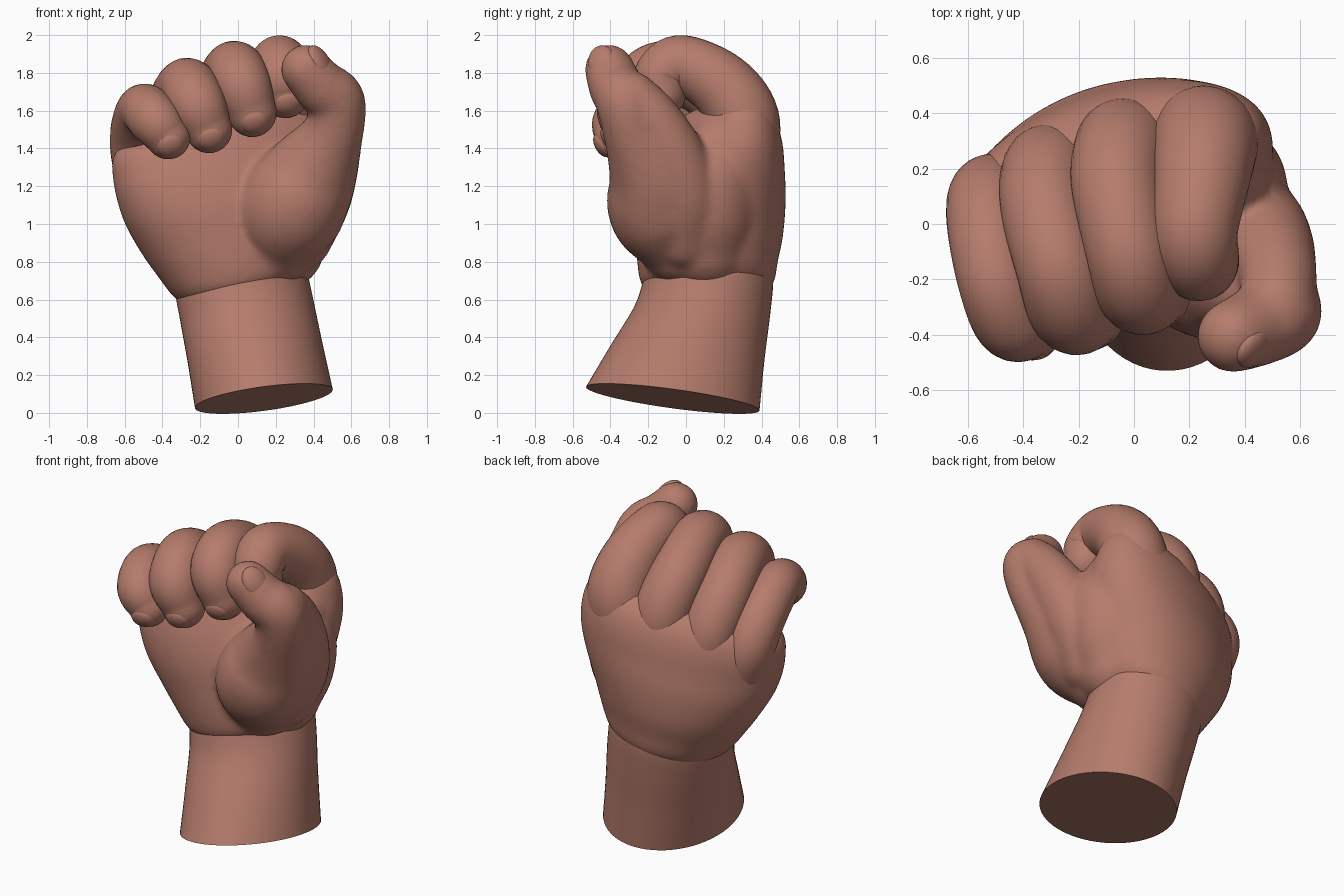
import bpy, bmesh, math
from mathutils import Vector, Matrix

if "Cube" in bpy.data.objects:
    bpy.data.objects.remove(bpy.data.objects["Cube"])

skin = bpy.data.materials.new("warm brown skin")
skin.diffuse_color = (0.46, 0.20, 0.148, 1)
skin.use_nodes = True
skin.node_tree.nodes["Principled BSDF"].inputs["Base Color"].default_value = skin.diffuse_color


def spline(rows, steps):
    """Smooth curve through rows of numbers of any length."""
    pts = [Vector(r) for r in rows]
    pts = [2 * pts[0] - pts[1]] + pts + [2 * pts[-1] - pts[-2]]
    out = []
    for i in range(1, len(pts) - 2):
        a, b, c, d = pts[i - 1:i + 3]
        for s in range(steps):
            t = s / steps
            out.append(0.5 * (2 * b + (c - a) * t + (2 * a - 5 * b + 4 * c - d) * t * t
                              + (3 * b - a - 3 * c + d) * t ** 3))
    return out + [pts[-2]]


def skin_rings(name, rings):
    """Bridge equal rings of points into a closed smooth body."""
    bm = bmesh.new()
    loops = [[bm.verts.new(p) for p in ring] for ring in rings]
    n = len(loops[0])
    for a, b in zip(loops, loops[1:]):
        for i in range(n):
            j = (i + 1) % n
            bm.faces.new((a[i], a[j], b[j], b[i]))
    bm.faces.new(loops[0][::-1])
    bm.faces.new(loops[-1])
    return finish(name, bm)


def finish(name, bm):
    bmesh.ops.recalc_face_normals(bm, faces=bm.faces[:])
    me = bpy.data.meshes.new(name)
    bm.to_mesh(me)
    bm.free()
    me.materials.append(skin)
    ob = bpy.data.objects.new(name, me)
    bpy.context.collection.objects.link(ob)
    bpy.ops.object.select_all(action='DESELECT')
    ob.select_set(True)
    bpy.context.view_layer.objects.active = ob
    bpy.ops.object.shade_smooth_by_angle(angle=math.radians(45))
    return ob


def loft(name, rows, power, steps=6, n=64):
    """Rows: cx, cy, cz, rx, ry, shear of y by x, slope of z by x, slope of z by y."""
    rings = []
    for cx, cy, cz, rx, ry, sh, sx, sy in spline(rows, steps):
        ring = []
        for i in range(n):
            a = math.tau * i / n
            c, s = math.cos(a), math.sin(a)
            x = rx * math.copysign(abs(c) ** (2 / power), c)
            y = ry * math.copysign(abs(s) ** (2 / power), s) + sh * x
            ring.append((cx + x, cy + y, cz + sx * x + sy * y))
        rings.append(ring)
    return skin_rings(name, rings)


def sweep(name, rows, steps=7, n=32):
    """Round tube along rows of x, y, z, radius, with domed ends."""
    samples = spline(rows, steps)
    pos = [Vector(p[:3]) for p in samples]
    rad = [p[3] for p in samples]
    last = len(pos) - 1
    tan = [(pos[min(i + 1, last)] - pos[max(i - 1, 0)]).normalized() for i in range(last + 1)]
    line = []
    dome = [math.radians(a) for a in (15, 30, 45, 60, 75, 87)]
    for a in reversed(dome):
        line.append((pos[0] - tan[0] * rad[0] * math.sin(a), tan[0], rad[0] * math.cos(a)))
    line += list(zip(pos, tan, rad))
    for a in dome:
        line.append((pos[-1] + tan[-1] * rad[-1] * math.sin(a), tan[-1], rad[-1] * math.cos(a)))
    side = tan[0].orthogonal().normalized()
    rings = []
    for p, t, r in line:
        side = (side - t * side.dot(t)).normalized()
        up = t.cross(side)
        rings.append([p + r * (math.cos(math.tau * i / n) * side + math.sin(math.tau * i / n) * up)
                      for i in range(n)])
    return skin_rings(name, rings)


def nail(name, tip, radius, normal, along, w, l):
    """Low dome pressed into the finger tip."""
    z = Vector(normal).normalized()
    y = Vector(along)
    y = (y - z * y.dot(z)).normalized()
    x = y.cross(z)
    mat = Matrix((x, y, z)).transposed().to_4x4()
    mat.translation = Vector(tip) + z * (radius - 0.034)
    bm = bmesh.new()
    bmesh.ops.create_uvsphere(bm, u_segments=24, v_segments=16, radius=1)
    bmesh.ops.transform(bm, matrix=mat @ Matrix.Diagonal((w, l, 0.04, 1)), verts=bm.verts[:])
    finish(name, bm)


# Forearm with a slanted flat cut
loft("forearm", [
    (0.137, -0.07, 0.075, 0.365, 0.459, 0.06, 0.14, -0.14),
    (0.09, 0.01, 0.32, 0.357, 0.405, 0.07, 0.15, -0.11),
    (0.047, 0.085, 0.54, 0.352, 0.36, 0.08, 0.17, -0.06),
    (0.017, 0.117, 0.70, 0.347, 0.343, 0.09, 0.19, -0.01),
    (0.015, 0.12, 0.82, 0.330, 0.32, 0.09, 0.2, 0)], 2.0)

# Palm and back of the hand
palm = loft("palm", [
    (0.01, 0.12, 0.62, 0.29, 0.29, 0.06, 0.2, 0),
    (0.015, 0.115, 0.69, 0.36, 0.35, 0.08, 0.2, 0),
    (0.00, 0.115, 0.80, 0.42, 0.37, 0.09, 0.2, 0),
    (-0.03, 0.125, 0.93, 0.475, 0.385, 0.12, 0.2, 0),
    (-0.055, 0.13, 1.10, 0.54, 0.385, 0.18, 0.2, 0),
    (-0.07, 0.137, 1.25, 0.573, 0.36, 0.23, 0.2, 0),
    (-0.09, 0.15, 1.38, 0.575, 0.325, 0.26, 0.2, 0),
    (-0.105, 0.15, 1.48, 0.555, 0.28, 0.28, 0.21, 0.03),
    (-0.105, 0.15, 1.55, 0.49, 0.21, 0.29, 0.22, 0.03),
    (-0.105, 0.15, 1.57, 0.39, 0.13, 0.29, 0.22, 0.03)], 2.07)

# Thumb, its fleshy base and the skin joining it to the hand
thumb_tip = (0.358, -0.405, 1.818)
thumb = sweep("thumb", [
    (0.20, -0.02, 0.91, 0.235), (0.275, -0.12, 1.08, 0.29), (0.39, -0.17, 1.27, 0.25),
    (0.505, -0.28, 1.49, 0.162), (0.518, -0.325, 1.65, 0.155), (0.44, -0.37, 1.725, 0.145),
    thumb_tip + (0.132,)])
thumb_back = sweep("thumb_back", [
    (0.32, 0.0, 0.93, 0.18), (0.415, 0.0, 1.14, 0.185), (0.475, -0.07, 1.36, 0.172),
    (0.515, -0.17, 1.55, 0.145), (0.52, -0.28, 1.67, 0.135)])
thumb_web = sweep("thumb_web", [
    (0.23, 0.11, 0.88, 0.23), (0.275, 0.12, 1.06, 0.26), (0.32, 0.14, 1.25, 0.235),
    (0.32, 0.17, 1.40, 0.165)])

# Fuse palm and thumb into one soft body
bpy.ops.object.select_all(action='DESELECT')
for ob in (thumb, thumb_back, thumb_web, palm):
    ob.select_set(True)
bpy.context.view_layer.objects.active = palm
bpy.ops.object.join()
palm.name = "palm_and_thumb"
fuse = palm.modifiers.new("fuse", 'REMESH')
fuse.mode = 'VOXEL'
fuse.voxel_size = 0.018
fuse.use_smooth_shade = True
soft = palm.modifiers.new("soften", 'SMOOTH')
soft.factor = 0.5
soft.iterations = 12

# Curled fingers, from knuckle to tip
fingers = {
    "index_finger": [(0.22, 0.29, 1.34, 0.19), (0.255, 0.30, 1.56, 0.193), (0.245, 0.185, 1.735, 0.178),
                     (0.22, -0.02, 1.845, 0.155), (0.23, -0.125, 1.785, 0.15), (0.25, -0.13, 1.69, 0.13)],
    "middle_finger": [(-0.02, 0.28, 1.30, 0.17), (-0.04, 0.27, 1.52, 0.176), (-0.06, 0.14, 1.705, 0.168),
                      (-0.02, -0.10, 1.815, 0.155), (0.02, -0.24, 1.735, 0.155), (0.075, -0.25, 1.59, 0.13)],
    "ring_finger": [(-0.28, 0.20, 1.22, 0.16), (-0.31, 0.185, 1.43, 0.168), (-0.32, 0.06, 1.61, 0.163),
                    (-0.27, -0.16, 1.725, 0.155), (-0.22, -0.31, 1.635, 0.157), (-0.155, -0.325, 1.50, 0.125)],
    "little_finger": [(-0.47, 0.10, 1.16, 0.14), (-0.52, 0.10, 1.34, 0.148), (-0.53, 0.0, 1.495, 0.145),
                      (-0.50, -0.20, 1.605, 0.137), (-0.44, -0.35, 1.55, 0.138), (-0.37, -0.37, 1.46, 0.118)]}
for name, path in fingers.items():
    sweep(name, path)
    x, y, z, r = path[-1]
    nail(name + "_nail", (x, y, z), r, (0.12, -0.85, -0.5), (0.3, 0.3, -1), 0.075, 0.07)

nail("thumb_nail", thumb_tip, 0.132, (0.72, -0.42, 0.42), (-0.55, -0.1, 0.8), 0.075, 0.095)
